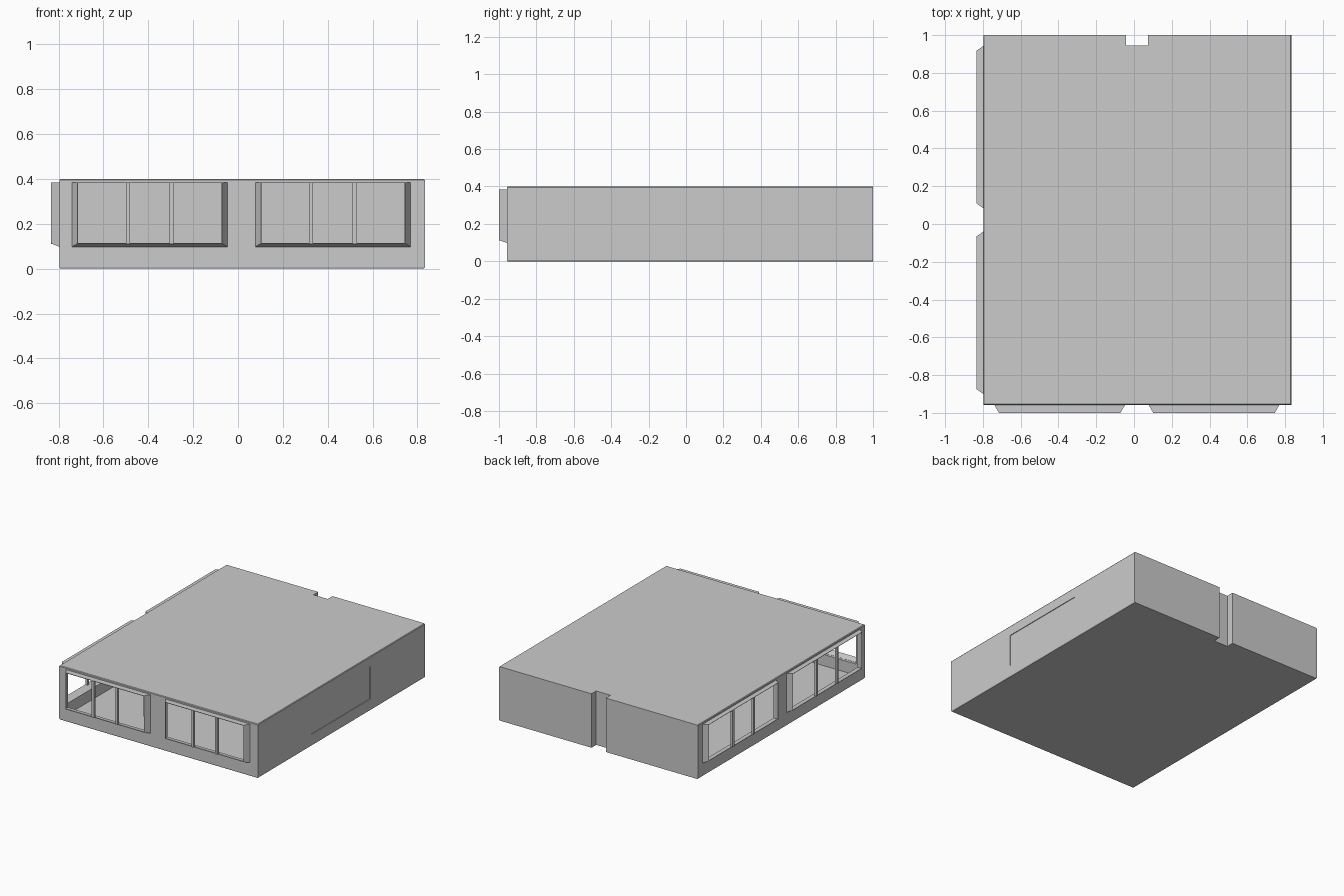
import bpy, bmesh

if "Cube" in bpy.data.objects:
    bpy.data.objects.remove(bpy.data.objects["Cube"])

X0, X1, Y0, Y1 = -0.797, 0.833, -0.957, 1.0   # wall footprint
FLOOR, CEIL, TOP = 0.015, 0.385, 0.4
OUT, T = 0.04, 0.02                           # bay depth, wall thickness
Z0 = 0.098                                    # window sill height


def new_object(name, bm):
    bmesh.ops.recalc_face_normals(bm, faces=bm.faces)
    me = bpy.data.meshes.new(name)
    bm.to_mesh(me)
    bm.free()
    ob = bpy.data.objects.new(name, me)
    bpy.context.collection.objects.link(ob)
    return ob


def loft(name, layers):
    """Stack matching outlines, given as (z, points), into a closed solid."""
    bm = bmesh.new()
    rings = [[bm.verts.new((x, y, z)) for x, y in pts] for z, pts in layers]
    for a, b in zip(rings, rings[1:]):
        for i in range(len(a)):
            j = (i + 1) % len(a)
            bm.faces.new((a[i], a[j], b[j], b[i]))
    bm.faces.new(rings[0][::-1])
    bm.faces.new(rings[-1])
    return new_object(name, bm)


def box(name, lo, hi):
    return loft(name, [(z, [(lo[0], lo[1]), (hi[0], lo[1]), (hi[0], hi[1]), (lo[0], hi[1])])
                       for z in (lo[2], hi[2])])


def outline(inset=0.0, back=0.0):
    """Room footprint with the pipe notch in the back wall."""
    i, b = inset, back
    return [(X0 + i, Y0 + i), (X1 - i, Y0 + i), (X1 - i, Y1 - b), (0.075 + b, Y1 - b),
            (0.075 + b, 0.945 - b), (-0.042 - b, 0.945 - b), (-0.042 - b, Y1 - b), (X0 + i, Y1 - b)]


def cut(target, cutter):
    m = target.modifiers.new("cut", 'BOOLEAN')
    m.operation, m.solver, m.object = 'DIFFERENCE', 'EXACT', cutter
    cutter.hide_render = True
    cutter.hide_set(True)


# Floor and roof slabs with chamfered rims
loft("floor", [(0, outline(0.004)), (0.006, outline()), (FLOOR, outline())])
loft("roof", [(CEIL, outline()), (0.395, outline()), (TOP, outline(0.004))])

# Hollow walls with a shallow recess on the right side
walls = loft("walls", [(FLOOR, outline()), (CEIL, outline())])
cut(walls, loft("interior_cutter", [(0, outline(T, T)), (TOP, outline(T, T))]))
cut(walls, box("recess_cutter", (X1 - 0.005, -0.33, 0.085), (X1 + 0.1, 0.36, 0.325)))


def on_front(u, v):
    return (u, Y0 - v * (1 + Y0) / OUT)


def on_left(u, v):
    return (X0 - v * (0.833 + X0) / OUT, u)


def bay_window(name, place, u0, u1):
    """Tapered open bay projecting from a wall, with two mullions."""
    def pt(u, v, z):
        return (*place(u, v), z)

    def span(label, ua, va, za, ub, vb, zb):
        p, q = pt(ua, va, za), pt(ub, vb, zb)
        return box(label, [min(c) for c in zip(p, q)], [max(c) for c in zip(p, q)])

    cut(walls, span(name + "_cutter", u0, -0.06, Z0, u1, 0.06, CEIL + 0.02))
    # sill, sides and top of the bay
    d = 0.025
    bm = bmesh.new()
    rings = []
    for k, v in ((0, 0), (1, OUT)):
        a, b, z = u0 + d * k, u1 - d * k, Z0 + 0.015 * k
        rings.append([bm.verts.new(pt(*c)) for c in
                      ((a, v, z), (b, v, z), (b, v, CEIL), (a, v, CEIL))])
    for i in range(4):
        j = (i + 1) % 4
        bm.faces.new((rings[0][i], rings[0][j], rings[1][j], rings[1][i]))
    bay = new_object(name + "_frame", bm)
    s = bay.modifiers.new("thickness", 'SOLIDIFY')
    s.thickness, s.offset = 0.004, -1
    # mullions
    for n, f in enumerate((0.36, 0.64)):
        c = u0 + (u1 - u0) * f
        span(f"{name}_mullion_{n + 1}", c - 0.009, OUT - 0.018, Z0 + 0.012, c + 0.009, OUT, CEIL)


bay_window("front_left_window", on_front, -0.74, -0.047)
bay_window("front_right_window", on_front, 0.077, 0.77)
bay_window("side_front_window", on_left, -0.9, -0.04)
bay_window("side_back_window", on_left, 0.083, 0.943)
